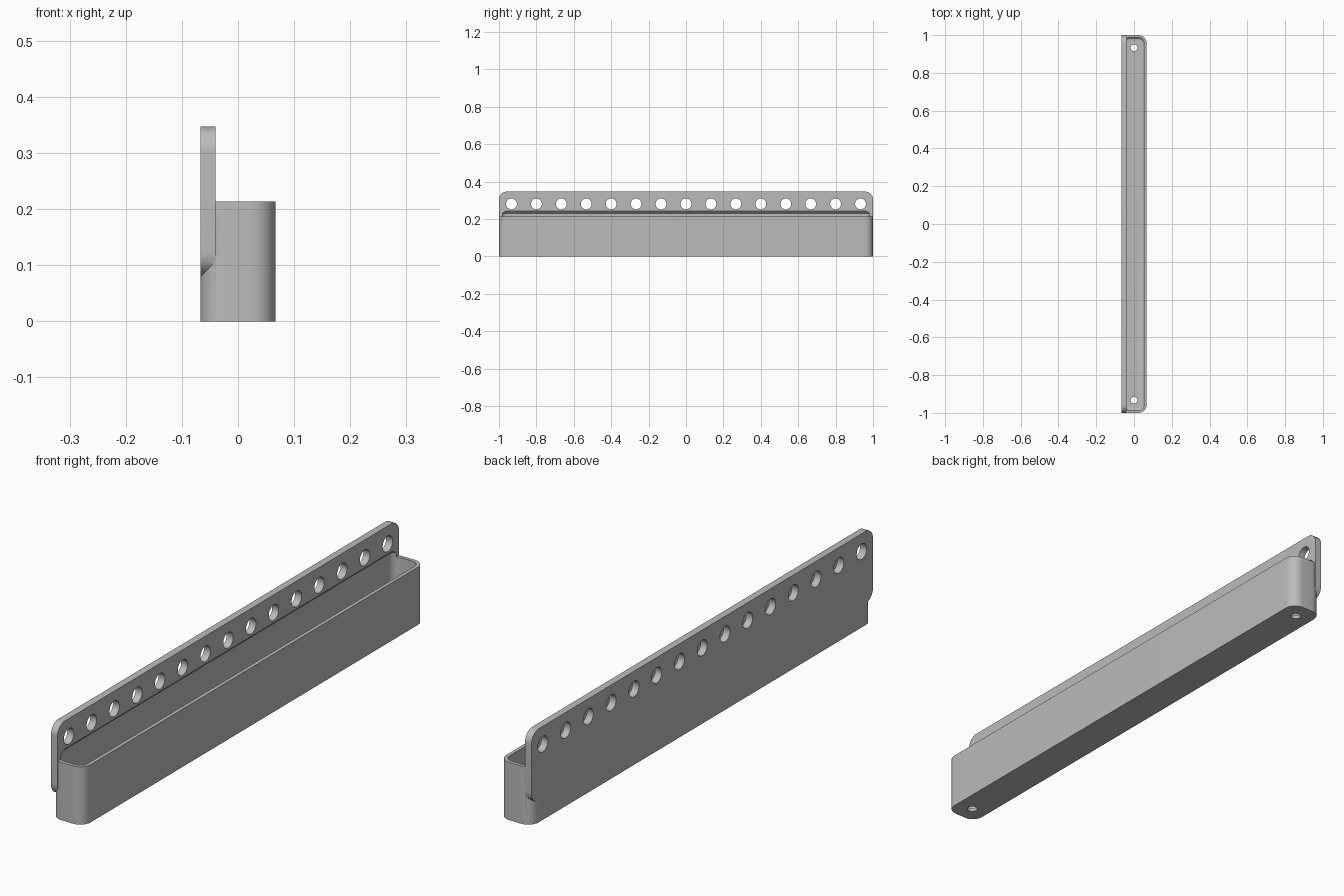
import bpy, bmesh, math
from mathutils import Matrix

cube = bpy.data.objects.get("Cube")
if cube:
    bpy.data.objects.remove(cube, do_unlink=True)

HALF_W, HALF_L = 0.0667, 1.0       # outer half width and half length
TRAY_H, PLATE_T = 0.214, 0.0267
PLATE_LOW, PLATE_TOP = 0.08, 0.347
RADIUS, WALL = 0.043, 0.0134
PITCH = 0.1333

grey = bpy.data.materials.new("light grey")
grey.use_nodes = True
colour = (0.5, 0.5, 0.5, 1)
grey.diffuse_color = colour
grey.node_tree.nodes["Principled BSDF"].inputs["Base Color"].default_value = colour


def rounded_rect(half_a, half_b, r, steps=12):
    """Outline of a rectangle with four rounded corners."""
    pts = []
    for k, (sa, sb) in enumerate([(1, 1), (-1, 1), (-1, -1), (1, -1)]):
        for i in range(steps + 1):
            t = math.pi / 2 * (k + i / steps)
            pts.append((sa * (half_a - r) + r * math.cos(t),
                        sb * (half_b - r) + r * math.sin(t)))
    return pts


def loft(name, rings):
    """Closed solid through rings of equal point count."""
    bm = bmesh.new()
    loops = [[bm.verts.new(p) for p in ring] for ring in rings]
    n = len(loops[0])
    for low, high in zip(loops, loops[1:]):
        for i in range(n):
            j = (i + 1) % n
            bm.faces.new((low[i], low[j], high[j], high[i]))
    bm.faces.new(loops[0][::-1])
    bm.faces.new(loops[-1])
    return finish(name, bm)


def finish(name, bm):
    bmesh.ops.recalc_face_normals(bm, faces=bm.faces)
    mesh = bpy.data.meshes.new(name)
    bm.to_mesh(mesh)
    bm.free()
    mesh.materials.append(grey)
    obj = bpy.data.objects.new(name, mesh)
    bpy.context.collection.objects.link(obj)
    return obj


def tray_ring(inset, z):
    pts = rounded_rect(HALF_W - inset, HALF_L - inset, RADIUS - inset)
    return [(x, y, z) for x, y in pts]


def combine(target, tool, operation):
    """Boolean, then drop the tool object."""
    bpy.context.view_layer.objects.active = target
    mod = target.modifiers.new(operation.lower(), 'BOOLEAN')
    mod.operation, mod.object, mod.solver = operation, tool, 'EXACT'
    bpy.ops.object.modifier_apply(modifier=mod.name)
    bpy.data.objects.remove(tool, do_unlink=True)


# Tray body, rounded at all four upright edges
tray = loft("wall_tray", [tray_ring(0, 0), tray_ring(0, TRAY_H)])

# Back plate with rounded corners
mid, half_h = (PLATE_LOW + PLATE_TOP) / 2, (PLATE_TOP - PLATE_LOW) / 2
outline = rounded_rect(HALF_L, half_h, RADIUS)
plate = loft("back_plate", [[(x, y, mid + z) for y, z in outline]
                            for x in (-HALF_W, -HALF_W + PLATE_T)])
combine(tray, plate, 'UNION')

# Cavity: filleted floor, straight walls, top sloping out to the plate face
fillet = 0.012
rings = []
for i in range(5):
    t = math.pi / 2 * i / 4
    rings.append(tray_ring(WALL + fillet * (1 - math.sin(t)),
                           WALL + fillet * (1 - math.cos(t))))
rings += [tray_ring(WALL, 0.23), tray_ring(WALL + 0.016, 0.246)]
combine(tray, loft("cavity_cutter", rings), 'DIFFERENCE')

# Row of holes in the plate and two drain holes in the floor
bm = bmesh.new()
turn = Matrix.Rotation(math.pi / 2, 4, 'Y')
for i in range(-7, 8):
    place = Matrix.Translation((-HALF_W, i * PITCH, 0.281)) @ turn
    bmesh.ops.create_cone(bm, cap_ends=True, segments=32, radius1=0.029,
                          radius2=0.029, depth=0.2, matrix=place)
for side in (-1, 1):
    place = Matrix.Translation((0, side * 7 * PITCH, 0))
    bmesh.ops.create_cone(bm, cap_ends=True, segments=32, radius1=0.018,
                          radius2=0.018, depth=0.1, matrix=place)
combine(tray, finish("hole_cutter", bm), 'DIFFERENCE')

# Smooth curves, sharp edges
bpy.ops.object.select_all(action='DESELECT')
tray.select_set(True)
bpy.context.view_layer.objects.active = tray
bpy.ops.object.shade_smooth_by_angle(angle=math.radians(30))
